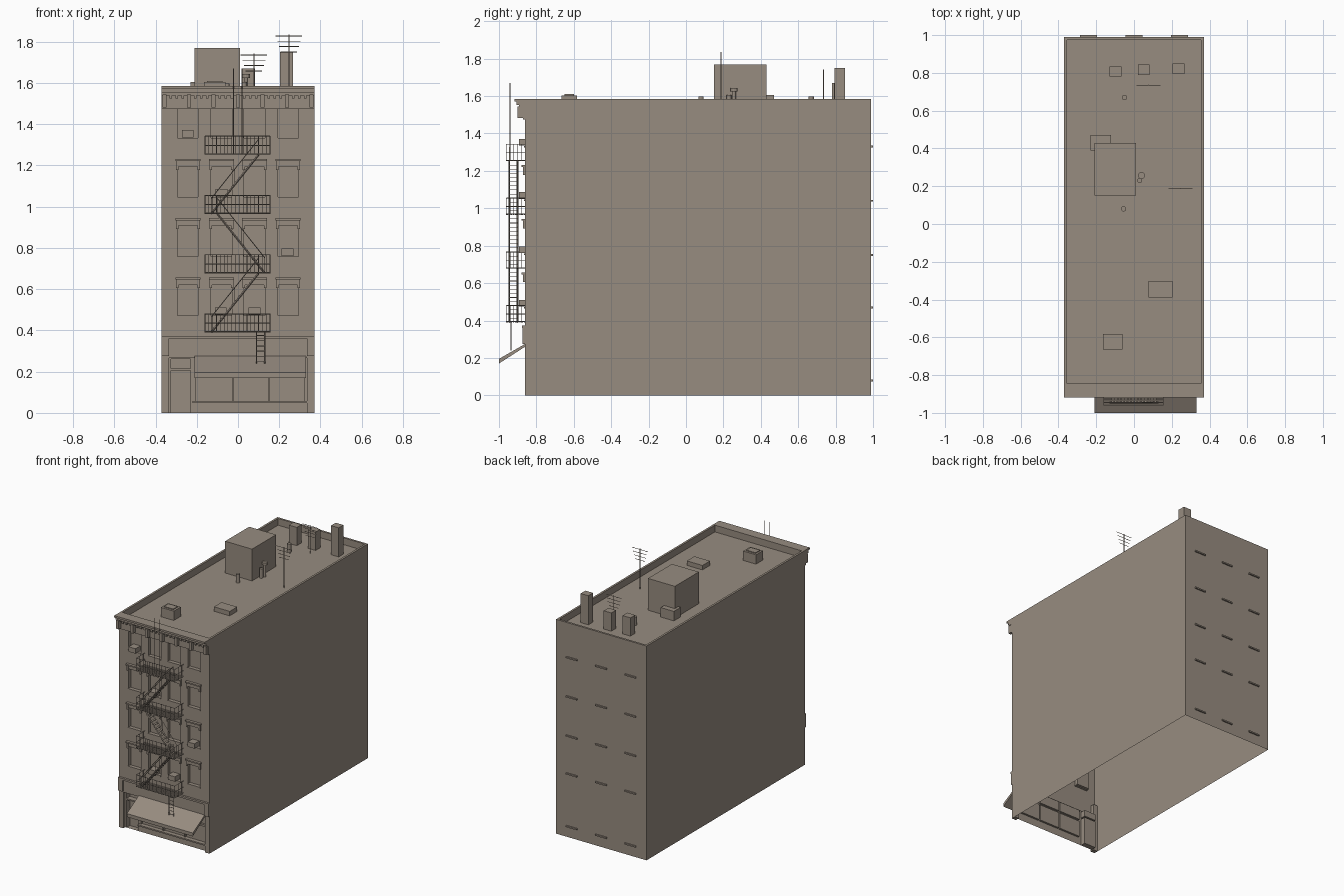
import bpy, bmesh, math
from mathutils import Vector, Matrix

if "Cube" in bpy.data.objects:
    bpy.data.objects.remove(bpy.data.objects["Cube"])

mat = bpy.data.materials.new("warm grey")
mat.diffuse_color = (0.31, 0.262, 0.216, 1)
mat.use_nodes = True
mat.node_tree.nodes["Principled BSDF"].inputs["Base Color"].default_value = mat.diffuse_color


def finish(bm, name):
    me = bpy.data.meshes.new(name)
    bm.to_mesh(me)
    bm.free()
    me.materials.append(mat)
    ob = bpy.data.objects.new(name, me)
    bpy.context.collection.objects.link(ob)
    return ob


def add_box(bm, x0, x1, y0, y1, z0, z1):
    m = Matrix.Translation(((x0 + x1) / 2, (y0 + y1) / 2, (z0 + z1) / 2)) @ \
        Matrix.Diagonal((x1 - x0, y1 - y0, z1 - z0, 1))
    return bmesh.ops.create_cube(bm, size=1, matrix=m)["verts"]


def add_rod(bm, a, b, r=0.002, sides=4):
    a, b = Vector(a), Vector(b)
    d = b - a
    m = Matrix.Translation((a + b) / 2) @ d.to_track_quat('Z', 'Y').to_matrix().to_4x4()
    bmesh.ops.create_cone(bm, cap_ends=True, segments=sides, radius1=r, radius2=r,
                          depth=d.length, matrix=m)


def boxes(name, items):
    bm = bmesh.new()
    for it in items:
        add_box(bm, *it)
    return finish(bm, name)


def panel(bm, xs, zs, y, recess, depth):
    """Front-facing grid; cells picked by recess(i, j) are pushed back."""
    v = [[bm.verts.new((x, y, z)) for z in zs] for x in xs]
    holes = []
    for i in range(len(xs) - 1):
        for j in range(len(zs) - 1):
            f = bm.faces.new((v[i][j], v[i + 1][j], v[i + 1][j + 1], v[i][j + 1]))
            if recess(i, j):
                holes.append(f)
    bm.normal_update()
    bmesh.ops.inset_individual(bm, faces=holes, thickness=0, depth=-depth)


W, F, B, H, DECK = 0.37, -0.86, 0.99, 1.585, 1.535
COLS = [-0.243, -0.08, 0.08, 0.243]
ROWS = [0.47 + 0.287 * k for k in range(4)]

# Shell: side and back walls, parapet and sunken roof deck, open below
bm = bmesh.new()
add_box(bm, -W, W, F, B, 0, H)
bm.normal_update()
bmesh.ops.delete(bm, geom=[f for f in bm.faces if f.normal.z < -0.5 or f.normal.y < -0.5],
                 context='FACES_ONLY')
top = [f for f in bm.faces if f.normal.z > 0.5]
bmesh.ops.inset_individual(bm, faces=top, thickness=0.022, depth=0)
bmesh.ops.inset_individual(bm, faces=top, thickness=0, depth=-(H - DECK))
finish(bm, "walls_and_roof")

# Street facade with recessed windows
bm = bmesh.new()
xs = [-W] + [c + s for c in COLS for s in (-0.05, 0.05)] + [W]
zs = [0.272] + [z for r in ROWS for z in (r, min(r + 0.155, 1.48))] + [H]
panel(bm, xs, zs, F, lambda i, j: i % 2 and j % 2, 0.025)
finish(bm, "facade")

# Storefront: recessed shop window and door
bm = bmesh.new()
panel(bm, [-0.22, -0.205, -0.03, -0.02, 0.145, 0.155, 0.32, 0.335],
      [0, 0.055, 0.175, 0.19, 0.262, 0.272], F + 0.02,
      lambda i, j: i % 2 and j % 2, 0.015)
finish(bm, "shop_window")
bm = bmesh.new()
panel(bm, [-0.335, -0.325, -0.23, -0.22], [0, 0.205, 0.215, 0.262, 0.272], F + 0.02,
      lambda i, j: i == 1 and j in (0, 2), 0.04)
finish(bm, "shop_door")
boxes("storefront_piers", [(s * 0.3525 - 0.0175, s * 0.3525 + 0.0175, F - 0.002, F + 0.03, 0, 0.36)
                           for s in (-1, 1)]
      + [(s * 0.3525 - 0.0175, s * 0.3525 + 0.0175, F - 0.014, F, 0.275, 0.36) for s in (-1, 1)])
boxes("storefront_cornice", [(-W, W, F - 0.016, F, 0.36, 0.374),
                             (-0.335, 0.335, F, F + 0.021, 0.266, 0.274)])
boxes("shop_sill", [(-0.22, 0.335, F, F + 0.02, 0.047, 0.057)])

# Awning
bm = bmesh.new()
prof = [(F, 0.275), (-1.0, 0.195), (-1.0, 0.17), (F, 0.26)]
f = bm.faces.new([bm.verts.new((-0.21, y, z)) for y, z in prof])
r = bmesh.ops.extrude_face_region(bm, geom=[f])
bmesh.ops.translate(bm, vec=(0.54, 0, 0),
                    verts=[e for e in r["geom"] if isinstance(e, bmesh.types.BMVert)])
bmesh.ops.recalc_face_normals(bm, faces=bm.faces)
finish(bm, "awning")

# Window lintels with ears, and sills
lint, sills = [], []
for c in COLS:
    for r in ROWS:
        if r < 1.3:
            t = r + 0.155
            lint += [(c - 0.061, c + 0.061, F - 0.02, F, t + 0.022, t + 0.032),
                     (c - 0.056, c + 0.056, F - 0.01, F, t - 0.004, t + 0.022)]
            lint += [(c + s * 0.052 - 0.006, c + s * 0.052 + 0.006, F - 0.012, F, t - 0.02, t + 0.022)
                     for s in (-1, 1)]
        sills.append((c - 0.053, c + 0.053, F - 0.006, F + 0.02, r - 0.006, r + 0.002))
boxes("lintels", lint)
boxes("front_sills", sills)
boxes("back_sills", [(x - 0.045, x + 0.045, B - 0.005, 1.0, z - 0.005, z + 0.005)
                     for x in (-0.24, 0, 0.24) for z in (0.08, 0.47, 0.75, 1.04, 1.33)])

# Air conditioners in windows
boxes("air_conditioners", [(x - 0.028, x + 0.028, F - 0.032, F + 0.025, z, z + 0.036)
                           for x, z in ((-0.243, 1.335), (0.24, 0.761), (-0.083, 0.474),
                                        (0.08, 0.474), (-0.08, 1.05))])

# Roof cornice: stepped slabs, brackets and dentils
boxes("cornice", [(-W, W, -0.918, F + 0.005, 1.571, H), (-W, W, -0.905, F, 1.552, 1.571),
                  (-W, W, -0.892, F, 1.54, 1.552), (-W, W, F - 0.012, F, 1.474, 1.54)])
boxes("cornice_brackets", [(x - 0.01, x + 0.01, -0.9, F, 1.482, 1.545)
                           for x in [-0.357 + 0.119 * k for k in range(7)]])
boxes("dentils", [(x - 0.006, x + 0.006, -0.885, F, 1.524, 1.542)
                  for x in [-0.357 + 0.119 * (k + o) for k in range(6) for o in (0.25, 0.5, 0.75)]])

# Fire escape balconies: slatted floors and railings
bm = bmesh.new()
X0, X1, Y0 = -0.16, 0.155, -0.96
LEVELS = [0.39, 0.677, 0.965, 1.252]
for z in LEVELS:
    for k in range(9):
        y = Y0 + 0.004 + k * 0.0115
        add_box(bm, X0, X1, y - 0.003, y + 0.003, z, z + 0.004)
    for h in (0.004, 0.045, 0.09):
        pts = [(X0, F, z + h), (X0, Y0, z + h), (X1, Y0, z + h), (X1, F, z + h)]
        for a, b in zip(pts, pts[1:]):
            add_rod(bm, a, b, 0.0022)
    for k in range(18):
        x = X0 + (X1 - X0) * k / 17
        add_rod(bm, (x, Y0, z), (x, Y0, z + 0.09), 0.0014)
    for k in range(1, 5):
        for x in (X0, X1):
            add_rod(bm, (x, Y0 + 0.02 * k, z), (x, Y0 + 0.02 * k, z + 0.09), 0.0014)
finish(bm, "fire_escape_balconies")

# Fire escape stairs, zigzagging between balconies
bm = bmesh.new()
for n in range(3):
    s = 1 if n % 2 == 0 else -1
    a, b = Vector((-0.13 * s, 0, LEVELS[n])), Vector((0.1 * s, 0, LEVELS[n + 1]))
    for y in (-0.945, -0.9):
        o = Vector((0, y, 0))
        add_rod(bm, a + o, b + o, 0.005)
        up = o + Vector((0, 0, 0.075))
        add_rod(bm, a + up, b + up, 0.002)
        for t in (0, 0.5, 1):
            add_rod(bm, a.lerp(b, t) + o, a.lerp(b, t) + up, 0.0015)
    for k in range(1, 13):
        p = a.lerp(b, k / 13)
        add_box(bm, p.x - 0.008, p.x + 0.008, -0.945, -0.9, p.z - 0.001, p.z + 0.002)
finish(bm, "fire_escape_stairs")

# Drop ladder and roof ladder
bm = bmesh.new()
for x0, x1, y, z0, z1, n in ((0.09, 0.13, -0.935, 0.24, 0.395, 6), (-0.022, 0.02, -0.942, 1.255, 1.67, 0)):
    for x in (x0, x1):
        add_rod(bm, (x, y, z0), (x, y, z1), 0.0028)
    for k in range(n):
        z = z0 + 0.01 + k * 0.025
        add_rod(bm, (x0, y, z), (x1, y, z), 0.002)
finish(bm, "ladders")

# Roof structures
boxes("stair_bulkhead", [(-0.21, 0.01, 0.15, 0.43, DECK, 1.77)])
boxes("chimneys", [(-0.13, -0.065, 0.78, 0.835, DECK, 1.67), (0.02, 0.082, 0.79, 0.845, DECK, 1.67),
                   (0.204, 0.267, 0.795, 0.85, DECK, 1.75)])
boxes("roof_units", [(-0.165, -0.06, -0.665, -0.583, DECK, 1.604), (-0.15, -0.075, -0.65, -0.598, 1.604, 1.61),
                     (-0.23, -0.122, 0.39, 0.47, DECK, 1.605)])
boxes("skylight", [(0.077, 0.205, -0.39, -0.302, DECK, 1.568)])

# Vent pipes
bm = bmesh.new()
for x, y, r, z in ((-0.055, 0.08, 0.014, 1.598), (-0.05, 0.67, 0.014, 1.598),
                   (0.03, 0.23, 0.013, 1.605), (0.04, 0.257, 0.009, 1.625)):
    add_rod(bm, (x, y, DECK), (x, y, z), r, 12)
add_rod(bm, (0.04, 0.257, 1.625), (0.04, 0.257, 1.643), 0.018, 12)
finish(bm, "vent_pipes")

# Antennas
bm = bmesh.new()
for x, y, z in ((0.247, 0.187, 1.835), (0.077, 0.735, 1.743)):
    add_rod(bm, (x, y, DECK), (x, y, z), 0.003, 6)
    for k, w in enumerate((0.064, 0.056, 0.048, 0.04)):
        h = z - 0.007 - k * 0.026
        add_rod(bm, (x - w, y, h), (x + w, y, h), 0.002)
finish(bm, "antennas")
